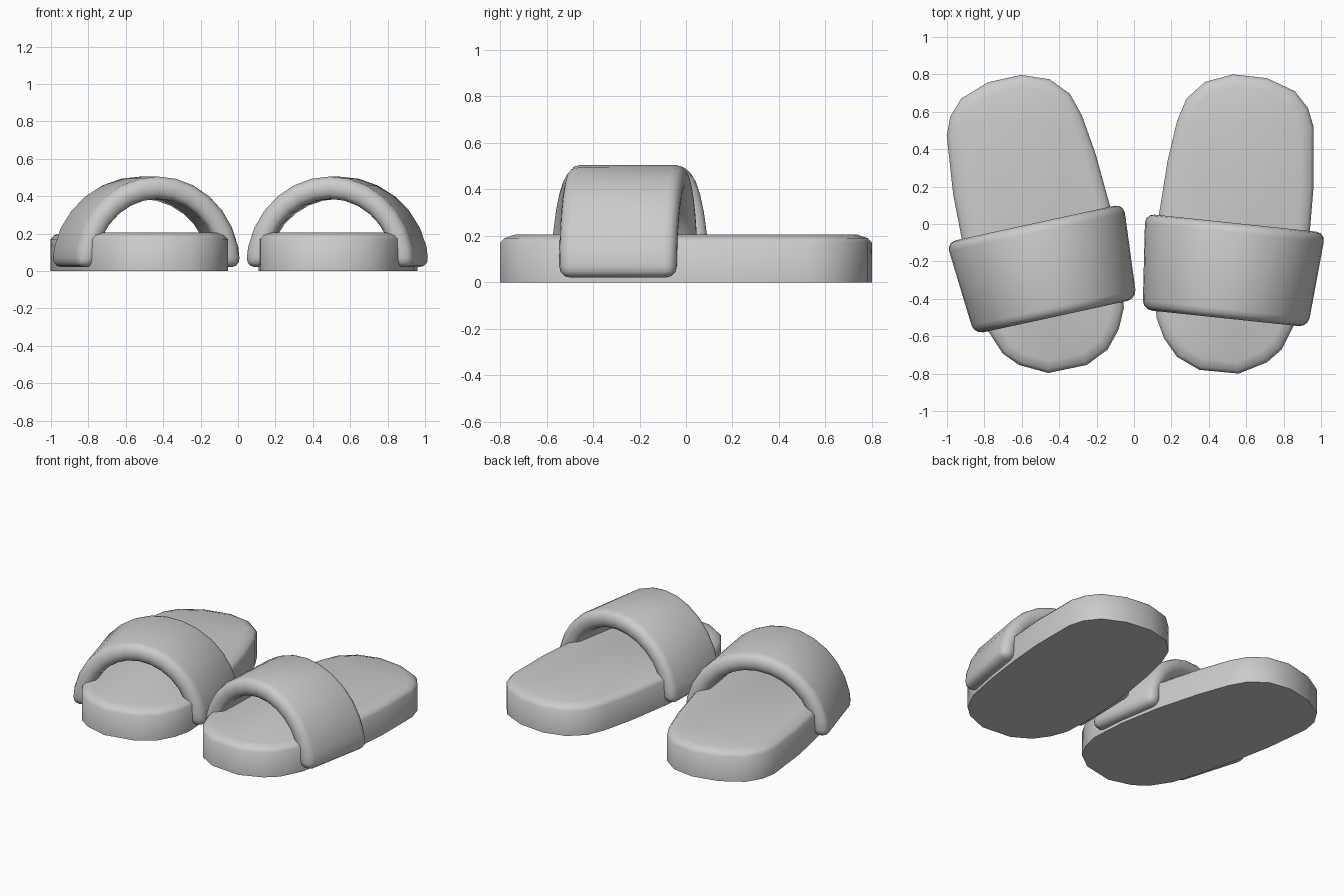
import bpy, bmesh
from math import sin, cos, pi, radians
from mathutils import Matrix, Vector

if "Cube" in bpy.data.objects:
    bpy.data.objects.remove(bpy.data.objects["Cube"])

# Right sole outline, anticlockwise from the heel
OUTLINE = [(.53, .80), (.38, .76), (.28, .67), (.23, .55), (.18, .34), (.13, .03),
           (.11, -.25), (.12, -.50), (.16, -.61), (.23, -.71), (.35, -.78), (.56, -.80),
           (.71, -.74), (.79, -.67), (.86, -.53), (.905, -.30), (.94, -.04), (.96, .20),
           (.96, .52), (.93, .62), (.86, .71), (.71, .78)]

# The left slipper is the right one mirrored and turned slightly
SIDES = {
    "right": Matrix.Identity(4),
    "left": Matrix.Translation((.01, .06, 0)) @ Matrix.Rotation(radians(6.3), 4, 'Z')
            @ Matrix.Diagonal((-1, 1, 1, 1)),
}


def finish(bm, name, matrix):
    bmesh.ops.transform(bm, matrix=matrix, verts=bm.verts)
    bmesh.ops.recalc_face_normals(bm, faces=bm.faces)
    mesh = bpy.data.meshes.new(name)
    bm.to_mesh(mesh)
    bm.free()
    obj = bpy.data.objects.new(name, mesh)
    bpy.context.collection.objects.link(obj)
    bpy.ops.object.select_all(action='DESELECT')
    obj.select_set(True)
    bpy.context.view_layer.objects.active = obj
    bpy.ops.object.shade_smooth_by_angle(angle=radians(55))


def make_sole(name, matrix):
    # Flat base, straight wall, softened top rim
    bm = bmesh.new()
    base = bm.faces.new([bm.verts.new((x, y, 0)) for x, y in OUTLINE])
    ext = bmesh.ops.extrude_face_region(bm, geom=[base], use_keep_orig=True)
    top = next(g for g in ext["geom"] if isinstance(g, bmesh.types.BMFace))
    for v in top.verts:
        v.co.z = .17
    bmesh.ops.recalc_face_normals(bm, faces=bm.faces)
    for inset, z in ((.018, .19), (.045, .205)):
        bmesh.ops.inset_region(bm, faces=[top], thickness=inset,
                               use_boundary=True, use_even_offset=True)
        for v in top.verts:
            v.co.z = z
    finish(bm, name, matrix)


def make_strap(name, matrix, segments=14):
    # Arched band, wider toward the heel, with all edges rounded
    bm = bmesh.new()
    rings = []
    for i in range(segments + 1):
        a = pi * i / segments
        ring = []
        for rx, rz, v in ((.47, .485, -.256), (.47, .485, .256),
                          (.355, .365, .256), (.355, .365, -.256)):
            ring.append(bm.verts.new(((rx + .08 * v) * cos(a), v, .02 + rz * sin(a))))
        rings.append(ring)
    for r, s in zip(rings, rings[1:]):
        for k in range(4):
            j = (k + 1) % 4
            bm.faces.new((r[k], r[j], s[j], s[k]))
    bm.faces.new(rings[0])
    bm.faces.new(rings[-1][::-1])
    bmesh.ops.recalc_face_normals(bm, faces=bm.faces)
    sharp = [e for e in bm.edges if e.calc_face_angle() > radians(50)]
    bmesh.ops.bevel(bm, geom=sharp, offset=.05, offset_type='OFFSET', segments=3,
                    profile=.5, affect='EDGES', clamp_overlap=True)
    place = Matrix.Translation((.515, -.25, 0)) @ Matrix.Rotation(radians(-6), 4, 'Z')
    finish(bm, name, matrix @ place)


for side, matrix in SIDES.items():
    make_sole(side + "_sole", matrix)
    make_strap(side + "_strap", matrix)
